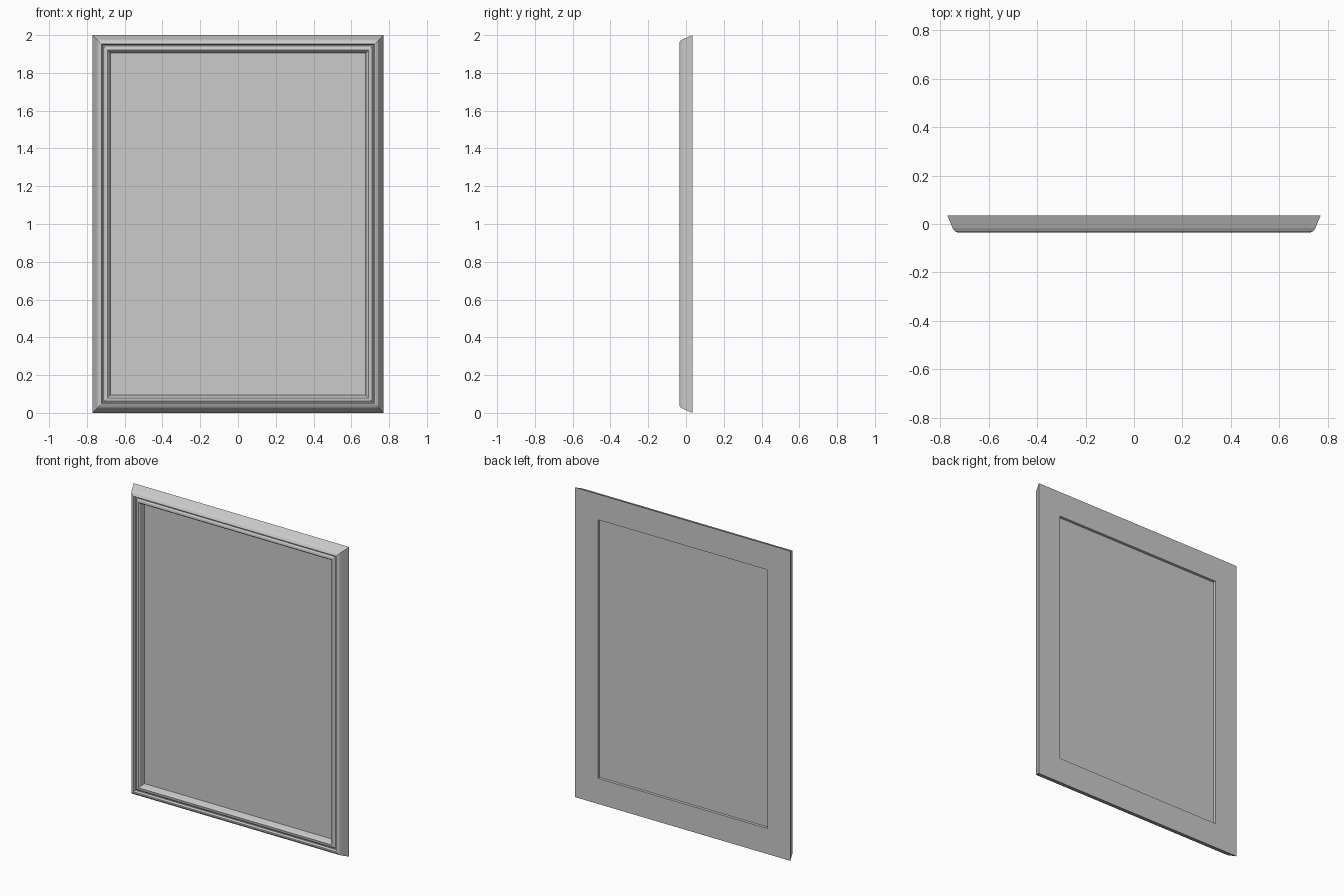
import bpy
import bmesh

W, H = 1.54, 2.0

cube = bpy.data.objects.get("Cube")
if cube:
    bpy.data.objects.remove(cube, do_unlink=True)

grey = bpy.data.materials.new("plain_grey")
grey.use_nodes = True
colour = (0.6, 0.6, 0.6, 1)
grey.diffuse_color = colour
grey.node_tree.nodes["Principled BSDF"].inputs["Base Color"].default_value = colour


def mitred_ring(name, profile, closed):
    """Sweep (inset, y) points around the rectangle; open ends get capped."""
    bm = bmesh.new()
    loops = []
    for d, y in profile:
        x = W / 2 - d
        corners = [(-x, d), (x, d), (x, H - d), (-x, H - d)]
        loops.append([bm.verts.new((cx, y, cz)) for cx, cz in corners])
    pairs = list(zip(loops, loops[1:]))
    if closed:
        pairs.append((loops[-1], loops[0]))
    else:
        bm.faces.new(loops[0])
        bm.faces.new(loops[-1])
    for a, b in pairs:
        for i in range(4):
            j = (i + 1) % 4
            bm.faces.new((a[i], a[j], b[j], b[i]))
    bmesh.ops.recalc_face_normals(bm, faces=bm.faces)
    mesh = bpy.data.meshes.new(name)
    bm.to_mesh(mesh)
    bm.free()
    mesh.materials.append(grey)
    ob = bpy.data.objects.new(name, mesh)
    bpy.context.collection.objects.link(ob)
    return ob


# Moulded frame: sloped outside, rounded ridge, groove, inner bead, back border
moulding = [
    (0, 0.035), (0.022, -0.017), (0.029, -0.028), (0.041, -0.035),
    (0.047, -0.035), (0.052, -0.021), (0.058, -0.021), (0.066, -0.027),
    (0.079, -0.029), (0.086, -0.022), (0.095, 0.013),
    (0.165, 0.013), (0.165, 0.035),
]
mitred_ring("frame", moulding, closed=True)

# Flat panel held behind the inner bead
mitred_ring("panel", [(0.09, 0.011), (0.09, 0.017)], closed=False)
